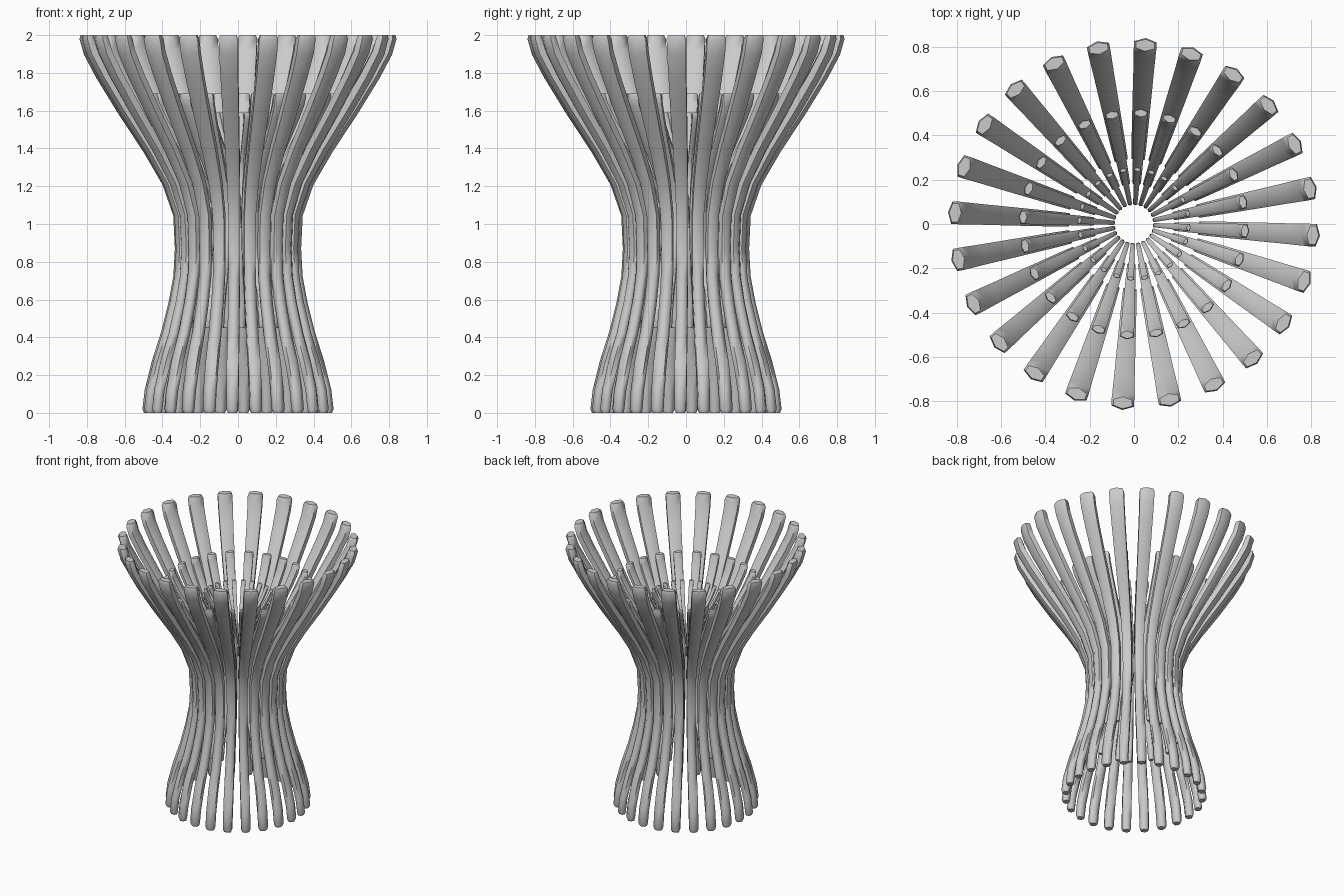
import bpy, bmesh
from math import cos, sin, pi, radians
from mathutils import Vector

if "Cube" in bpy.data.objects:
    bpy.data.objects.remove(bpy.data.objects["Cube"])

RIBS = 24
START = radians(-3.6)

# rib centreline: radius, height, half width (tangential), half depth
RIB = [(0.475, 0.00, 0.024, 0.024), (0.477, 0.02, 0.031, 0.030), (0.465, 0.12, 0.032, 0.030),
       (0.428, 0.27, 0.032, 0.029), (0.380, 0.42, 0.031, 0.029), (0.340, 0.58, 0.030, 0.029),
       (0.315, 0.72, 0.030, 0.028), (0.307, 0.87, 0.030, 0.028), (0.315, 1.05, 0.031, 0.029),
       (0.372, 1.22, 0.034, 0.031), (0.473, 1.40, 0.038, 0.034), (0.603, 1.60, 0.043, 0.036),
       (0.720, 1.79, 0.047, 0.036), (0.785, 1.91, 0.050, 0.035), (0.806, 1.98, 0.051, 0.035),
       (0.808, 2.00, 0.042, 0.027)]


def add_rib(bm, angle, scale, base):
    radial = Vector((cos(angle), sin(angle), 0))
    tangent = Vector((-sin(angle), cos(angle), 0))
    up = Vector((0, 0, 1))
    rings = []
    last = len(RIB) - 1
    for i, (r, z, w, d) in enumerate(RIB):
        # cross-section square to the path, level at both ends
        a, b = RIB[max(i - 1, 0)], RIB[min(i + 1, last)]
        path = Vector((b[0] - a[0], b[1] - a[1])).normalized()
        if i in (0, 1, last - 1, last):
            path = Vector((0, 1))
        depth = radial * path.y - up * path.x
        centre = radial * r + up * z
        ring = []
        for k in range(6):
            t = k * pi / 3
            p = centre + depth * (d * cos(t)) + tangent * (w * sin(t) / sin(pi / 3))
            ring.append(bm.verts.new(p * scale + up * base))
        rings.append(ring)
    for lo, hi in zip(rings, rings[1:]):
        for k in range(6):
            n = (k + 1) % 6
            bm.faces.new((lo[k], lo[n], hi[n], hi[k]))
    bm.faces.new(rings[0][::-1])
    bm.faces.new(rings[-1])


def rib_ring(name, scale, base):
    bm = bmesh.new()
    for i in range(RIBS):
        add_rib(bm, START + 2 * pi * i / RIBS, scale, base)
    bmesh.ops.recalc_face_normals(bm, faces=bm.faces)
    mesh = bpy.data.meshes.new(name)
    bm.to_mesh(mesh)
    bm.free()
    obj = bpy.data.objects.new(name, mesh)
    bpy.context.collection.objects.link(obj)
    bpy.ops.object.select_all(action='DESELECT')
    obj.select_set(True)
    bpy.context.view_layer.objects.active = obj
    bpy.ops.object.shade_smooth_by_angle(angle=radians(65))


# three nested rings, each a smaller copy of the outer one
rib_ring("outer_ribs", 1.0, 0.0)
rib_ring("middle_ribs", 0.62, 0.45)
rib_ring("inner_ribs", 0.305, 0.98)
